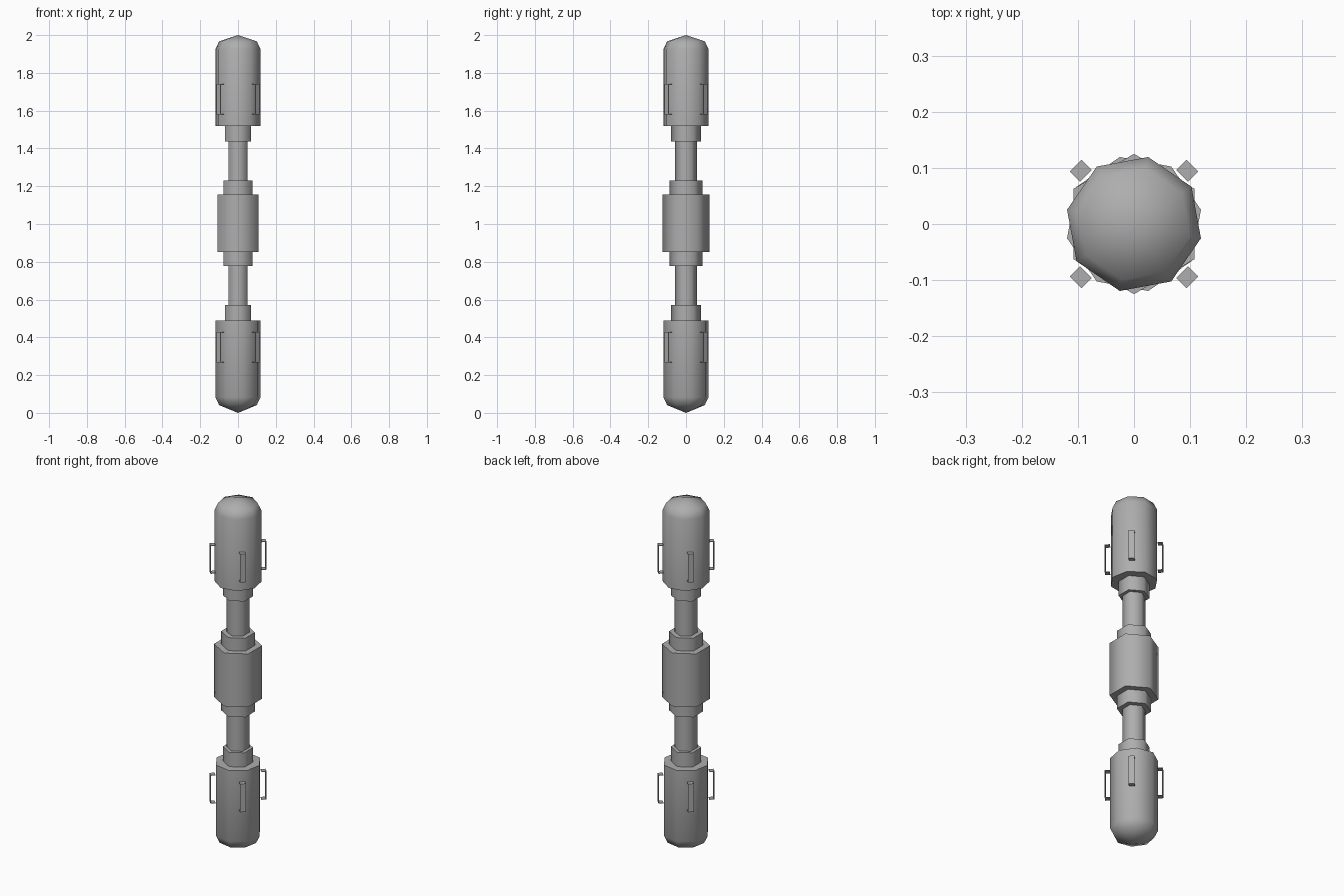
import bpy, bmesh, math
from mathutils import Matrix, Vector

cube = bpy.data.objects.get("Cube")
if cube:
    bpy.data.objects.remove(cube)

grey = bpy.data.materials.new("mid_grey")
grey.use_nodes = True
colour = (0.42, 0.42, 0.42, 1)
grey.diffuse_color = colour
grey.node_tree.nodes["Principled BSDF"].inputs["Base Color"].default_value = colour

CENTRE = 1.004
FLIP = Matrix.Translation((0, 0, CENTRE)) @ Matrix.Rotation(math.pi, 4, 'X') @ Matrix.Translation((0, 0, -CENTRE))


def finish(name, bm, smooth):
    bmesh.ops.recalc_face_normals(bm, faces=bm.faces)
    mesh = bpy.data.meshes.new(name)
    bm.to_mesh(mesh)
    bm.free()
    mesh.materials.append(grey)
    obj = bpy.data.objects.new(name, mesh)
    bpy.context.collection.objects.link(obj)
    if smooth:
        bpy.ops.object.select_all(action='DESELECT')
        obj.select_set(True)
        bpy.context.view_layer.objects.active = obj
        bpy.ops.object.shade_smooth_by_angle(angle=math.radians(65))
    return obj


def lathe(name, sides, start, profile, matrix):
    """Prism built from (radius, z) rings; zero radius gives a tip."""
    bm = bmesh.new()
    rings = []
    for r, z in profile:
        angles = [math.radians(start) + math.tau * i / sides for i in range(sides)]
        rings.append([bm.verts.new((r * math.cos(a), r * math.sin(a), z)) for a in angles])
    for low, high in zip(rings, rings[1:]):
        for i in range(sides):
            j = (i + 1) % sides
            bm.faces.new((low[i], low[j], high[j], high[i]))
    bm.faces.new(rings[0][::-1])
    if profile[-1][0] > 0:
        bm.faces.new(rings[-1])
    bmesh.ops.remove_doubles(bm, verts=bm.verts, dist=1e-5)
    bm.transform(matrix)
    return finish(name, bm, True)


def handle(name, angle, matrix):
    """Thin C-shaped bracket: outer plate and two short legs."""
    inner, outer, width, t = 0.121, 0.147, 0.03, 0.003
    low, high = 1.58, 1.742
    path = [(inner, low), (outer, low), (outer, high), (inner, high),
            (inner, high - t), (outer - t, high - t), (outer - t, low + t), (inner, low + t)]
    bm = bmesh.new()
    face = bm.faces.new([bm.verts.new((x, -width / 2, z)) for x, z in path])
    out = bmesh.ops.extrude_face_region(bm, geom=[face])
    moved = [v for v in out["geom"] if isinstance(v, bmesh.types.BMVert)]
    bmesh.ops.translate(bm, verts=moved, vec=Vector((0, width, 0)))
    bm.transform(matrix @ Matrix.Rotation(math.radians(angle), 4, 'Z'))
    return finish(name, bm, False)


# Central grip
lathe("central_grip", 6, 30, [(0.125, 0.852), (0.125, 1.156)], Matrix.Identity(4))

# Both ends: the lower one is the upper one turned over
for side, matrix in (("upper", Matrix.Identity(4)), ("lower", FLIP)):
    lathe(side + "_inner_collar", 6, 30, [(0.088, 1.15), (0.088, 1.23)], matrix)
    lathe(side + "_rod", 6, 30, [(0.059, 1.22), (0.059, 1.45)], matrix)
    lathe(side + "_outer_collar", 6, 30, [(0.079, 1.437), (0.079, 1.53)], matrix)
    tip = 2.0 if side == "upper" else 2 * CENTRE
    lathe(side + "_capsule", 8, -12,
          [(0.122, 1.519), (0.122, 1.925), (0.102, 1.967), (0, tip)], matrix)
    for i in range(4):
        handle(f"{side}_handle_{i + 1}", 45 + 90 * i, matrix)
